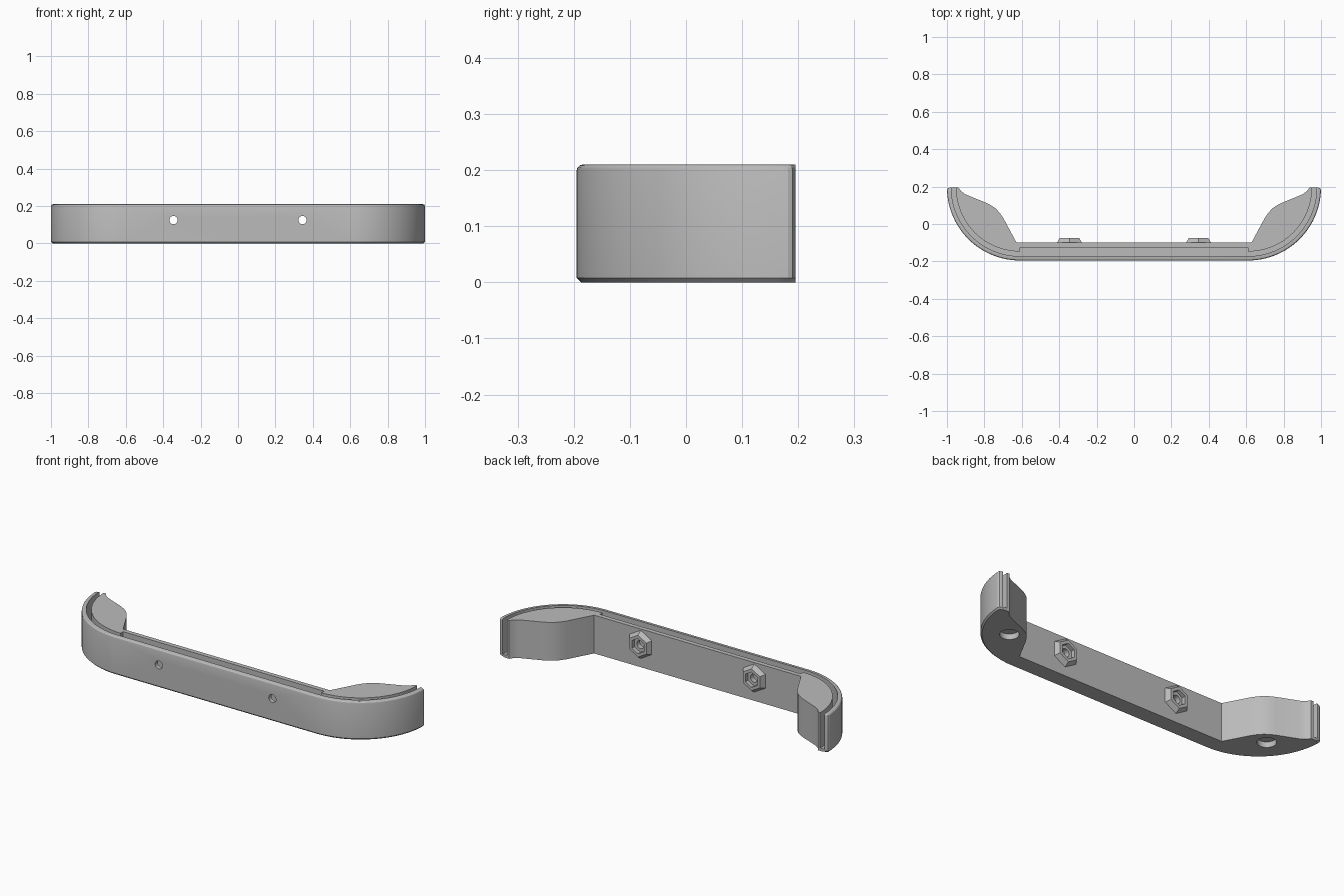
import bpy, bmesh, math
from mathutils import Matrix, Vector

cube = bpy.data.objects.get("Cube")
if cube:
    bpy.data.objects.remove(cube, do_unlink=True)

HEIGHT = 0.21
END_Y = 0.195          # y of the two tips
ARC_X = 0.61           # centre of each end arc
RADIUS = 0.39          # outer radius of each end arc

grey = bpy.data.materials.new("plain_grey")
grey.use_nodes = True
colour = (0.5, 0.5, 0.5, 1)
grey.diffuse_color = colour
grey.node_tree.nodes["Principled BSDF"].inputs["Base Color"].default_value = colour


def arc(radius, start=0, steps=24):
    """Quarter arc from the +x tip down to the straight front."""
    return [(ARC_X + radius * math.cos(a), END_Y - radius * math.sin(a))
            for a in (math.radians(start + (90 - start) * i / steps) for i in range(steps + 1))]


def mirrored(points):
    return points + [(-x, y) for x, y in reversed(points)]


def make_object(name, bm):
    bmesh.ops.recalc_face_normals(bm, faces=bm.faces)
    mesh = bpy.data.meshes.new(name)
    bm.to_mesh(mesh)
    bm.free()
    mesh.materials.append(grey)
    obj = bpy.data.objects.new(name, mesh)
    bpy.context.collection.objects.link(obj)
    return obj


def prism(outline, z0, z1):
    bm = bmesh.new()
    base = bm.faces.new([bm.verts.new((x, y, z0)) for x, y in outline])
    result = bmesh.ops.extrude_face_region(bm, geom=[base])
    top = [v for v in result["geom"] if isinstance(v, bmesh.types.BMVert)]
    bmesh.ops.translate(bm, vec=(0, 0, z1 - z0), verts=top)
    return bm


def cone(name, sides, r1, r2, depth, location, along_y=True):
    bm = bmesh.new()
    turn = Matrix.Rotation(-math.pi / 2, 4, "X") if along_y else Matrix()
    bmesh.ops.create_cone(bm, cap_ends=True, segments=sides, radius1=r1, radius2=r2,
                          depth=depth, matrix=Matrix.Translation(location) @ turn)
    return make_object(name, bm)


def combine(target, other, operation):
    mod = target.modifiers.new(operation.lower(), "BOOLEAN")
    mod.operation = operation
    mod.solver = "EXACT"
    mod.object = other
    bpy.context.view_layer.objects.active = target
    bpy.ops.object.modifier_apply(modifier=mod.name)
    bpy.data.objects.remove(other, do_unlink=True)


# Body outline: curved outer side, then the contoured back of the end blocks
outer = mirrored([(0.985, END_Y), (0.996, 0.19)] + arc(RADIUS, start=2))
inner = [(0.938, END_Y), (0.925, 0.176), (0.90, 0.158), (0.79, 0.113), (0.765, 0.1),
         (0.74, 0.083), (0.72, 0.062), (0.70, 0.034), (0.628, -0.10)]
back = [(-x, y) for x, y in inner] + inner[::-1]
bm = prism(outer + back, 0, HEIGHT)

# Round the outer top edge and chamfer the outer bottom edge
outer_set = {(round(x, 4), round(y, 4)) for x, y in outer}


def rim_edges(z):
    return [e for e in bm.edges if all(
        abs(v.co.z - z) < 1e-5 and (round(v.co.x, 4), round(v.co.y, 4)) in outer_set
        for v in e.verts)]


bmesh.ops.bevel(bm, geom=rim_edges(HEIGHT), offset=0.011, segments=3, profile=0.5,
                affect="EDGES")
bmesh.ops.bevel(bm, geom=rim_edges(0), offset=0.008, segments=1, affect="EDGES")
body = make_object("bumper_body", bm)

# Slot behind the outer rim, wider along the straight part
slot_outer = mirrored([(ARC_X + 0.367, 0.25)] + arc(0.367))
slot_inner = mirrored([(ARC_X + 0.342, 0.25)] + arc(0.342) + [(ARC_X, -0.125)])
slot = make_object("slot_cutter", prism(slot_outer + slot_inner[::-1], 0.015, 0.3))
combine(body, slot, "DIFFERENCE")

for side in (-1, 1):
    # Tapered hexagonal nut seat with a hexagonal pocket and a through hole
    x, z = side * 0.345, 0.125
    combine(body, cone("nut_seat", 6, 0.084, 0.06, 0.035, (x, -0.0925, z)), "UNION")
    combine(body, cone("nut_pocket", 6, 0.042, 0.042, 0.1, (x, -0.047, z)), "DIFFERENCE")
    combine(body, cone("bolt_hole", 24, 0.022, 0.022, 0.4, (x, -0.15, z)), "DIFFERENCE")
    # Round recess under each end block
    combine(body, cone("foot_recess", 32, 0.047, 0.047, 0.06,
                       (side * 0.80, 0.03, 0), along_y=False), "DIFFERENCE")

bpy.ops.object.select_all(action="DESELECT")
body.select_set(True)
bpy.context.view_layer.objects.active = body
bpy.ops.object.shade_smooth_by_angle(angle=math.radians(25))
